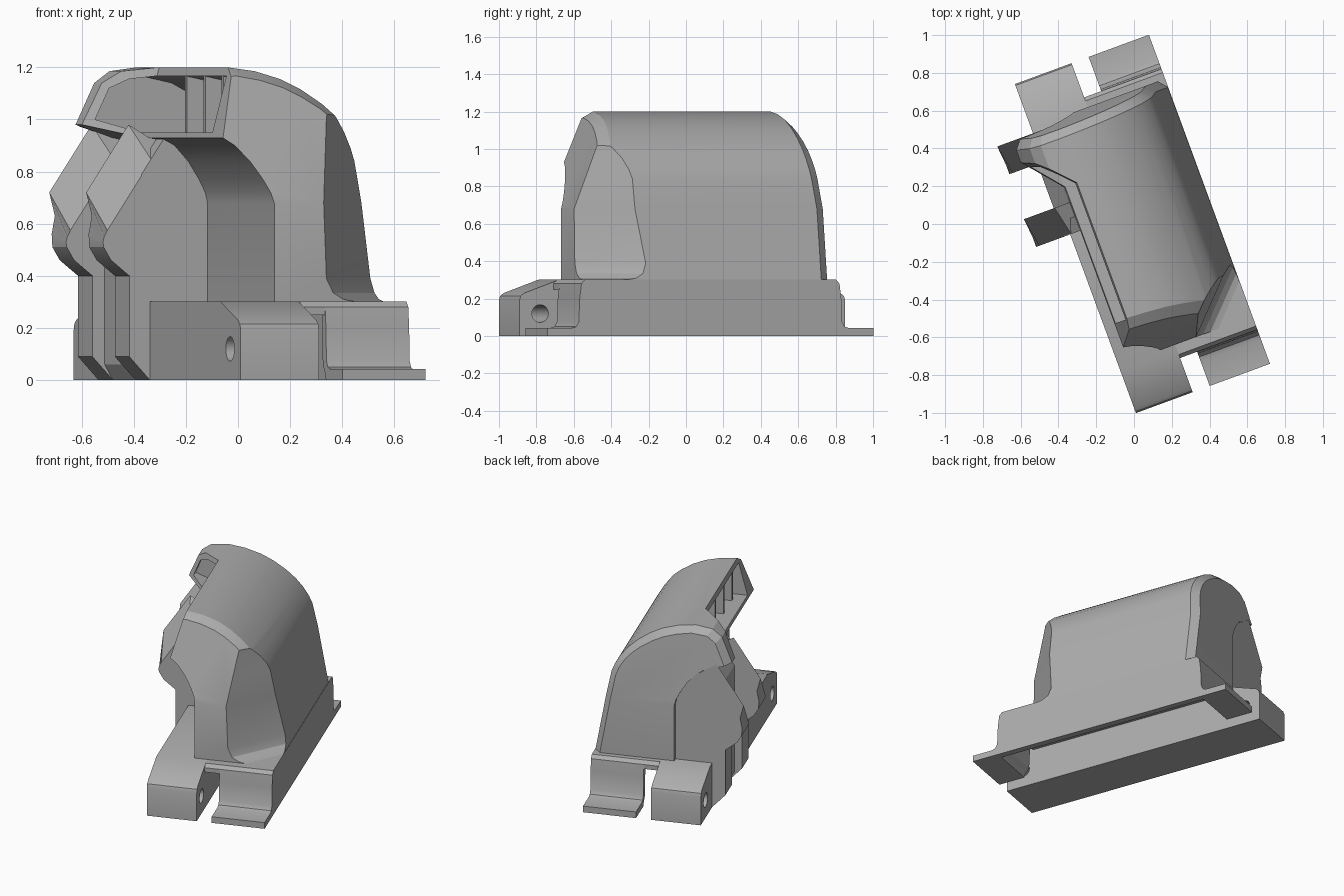
import bpy, bmesh, math
from mathutils import Vector

cube = bpy.data.objects.get("Cube")
if cube:
    bpy.data.objects.remove(cube, do_unlink=True)

TURN = math.radians(20.2)   # the whole part sits turned in plan
grey = bpy.data.materials.new("plain grey")
grey.use_nodes = True
grey.diffuse_color = (0.42, 0.42, 0.42, 1)
grey.node_tree.nodes["Principled BSDF"].inputs["Base Color"].default_value = (0.42, 0.42, 0.42, 1)


def finish(name, bm):
    bmesh.ops.recalc_face_normals(bm, faces=bm.faces)
    mesh = bpy.data.meshes.new(name)
    bm.to_mesh(mesh)
    bm.free()
    obj = bpy.data.objects.new(name, mesh)
    bpy.context.collection.objects.link(obj)
    mesh.materials.append(grey)
    obj.rotation_euler.z = TURN
    return obj


def bridge(bm, ring_a, ring_b):
    n = len(ring_a)
    for i in range(n):
        j = (i + 1) % n
        bm.faces.new((ring_a[i], ring_a[j], ring_b[j], ring_b[i]))


def loft(name, first, last):
    """Solid between two matching outlines of 3D points."""
    bm = bmesh.new()
    ends = [[bm.verts.new(p) for p in pts] for pts in (first, last)]
    for ring in ends:
        bm.faces.new(ring)
    bridge(bm, *ends)
    return finish(name, bm)


def prism(name, pts, lo, hi, place):
    """Extrude a 2D outline from lo to hi; place maps (p, q, depth) to 3D."""
    return loft(name, [place(p, q, lo) for p, q in pts], [place(p, q, hi) for p, q in pts])


def across(p, q, d):     # outline in x-z, extruded along the length
    return (p, d, q)


def along(p, q, d):      # outline in y-z, extruded across the width
    return (d, p, q)


def cut(obj, cutter):
    cutter.hide_render = True
    mod = obj.modifiers.new("cut", "BOOLEAN")
    mod.operation = "DIFFERENCE"
    mod.solver = "EXACT"
    mod.object = cutter
    bpy.context.view_layer.objects.active = obj
    bpy.ops.object.modifier_apply(modifier=mod.name)
    bpy.data.objects.remove(cutter, do_unlink=True)


def smooth(obj, angle):
    bpy.ops.object.select_all(action="DESELECT")
    obj.select_set(True)
    bpy.context.view_layer.objects.active = obj
    bpy.ops.object.shade_smooth_by_angle(angle=math.radians(angle))


# Hood: arched section, end walls leaning in above the spring line, chamfered rims
SPRING = 0.68
foot = [(-0.1, 0.29), (0.42, 0.29)]
roof = [(0.35, SPRING), (0.32, 0.84), (0.3, 0.89), (0.265, 0.95), (0.22, 1.005), (0.16, 1.06),
        (0.08, 1.115), (0, 1.155), (-0.1, 1.185), (-0.21, 1.2), (-0.32, 1.185),
        (-0.38, 1.14), (-0.45, 0.98)]
arch = [(-0.28, 0.93), (-0.235, 0.9), (-0.18, 0.84), (-0.135, 0.77), (-0.11, 0.72), (-0.1, SPRING)]
section = foot + roof + arch


def hood_end(bm, side, end, slope, depth, inset, low_rim):
    """Cap ring and shoulder ring of one end; low_rim is the chamfer share on the lower wall."""
    cap, shoulder = [], []
    for i, (x, z) in enumerate(section):
        share = 0 if i == 0 or i >= 2 + len(roof) else low_rim if i < 3 else 1
        inward = Vector((-0.1 - x, min(z, 0.9) - z))
        if inward.length > 0:
            inward = inward.normalized() * inset * share
        cx, cz = x + inward.x, z + inward.y
        y = end - max(0, cz - SPRING) * slope
        cap.append(bm.verts.new((cx, side * y, cz)))
        shoulder.append(bm.verts.new((x, side * (y - depth * share), z)))
    bm.faces.new(cap[2:])
    bm.faces.new([cap[-1]] + cap[:3])
    bridge(bm, cap, shoulder)
    return shoulder


bm = bmesh.new()
front = hood_end(bm, -1, 0.675, 0.33, 0.06, 0.035, 0)
back = hood_end(bm, 1, 0.665, 0.12, 0.048, 0.04, 1)
bridge(bm, front, back)
bmesh.ops.remove_doubles(bm, verts=bm.verts, dist=0.0005)
hood = finish("hood", bm)

# Front corner scoop with a filleted foot
t = Vector((0.697, 0.717, 0))
out = Vector((0.717, -0.697, 0))
start = Vector((0.112, -0.676, 0))
scoop = [(0.5, 0.3), (0.09, 0.3), (0.05, 0.31), (0.02, 0.335), (0, 0.39), (-0.008, 0.68),
         (-0.027, 0.84), (-0.046, 1.0), (-0.065, 1.3), (0.5, 1.3)]
cut(hood, prism("scoop_cutter", scoop, -0.5, 0.9,
                lambda d, z, s: start + t * s + out * d + Vector((0, 0, z))))

# Hollow inside the hood
hollow = [(-0.41, 1.0), (-0.36, 1.12), (-0.3, 1.155), (-0.21, 1.168), (-0.08, 1.14),
          (0.05, 1.07), (0.05, 0.95), (-0.28, 0.95)]
cut(hood, prism("hollow_cutter", hollow, -0.46, 0.52, across))


# Leaning opening on the side, turning diagonally out to the visor
def opening(x, z):
    return [(-1.2, -1, z), (x, -1, z), (x, 0.31, z), (x - 0.7, 1.076, z), (-1.2, 1.076, z)]


cut(hood, loft("opening_cutter", opening(-0.3, 0.85), opening(-0.195, 1.25)))
smooth(hood, 20)

# Thin upright ribs set back in the opening
for i, y in enumerate((-0.37, -0.17, 0.035)):
    prism("opening_rib_%d" % (i + 1),
          [(-0.2, 0.94), (0.06, 0.94), (0.06, 1.08), (-0.08, 1.15), (-0.2, 1.18)],
          y - 0.012, y + 0.012, across)

# Base: left rail with end lugs, right rail with foot flanges, thin web between
MID = -0.015


def mirrored(half):
    return [(MID - y, z) for y, z in half] + [(MID + y, z) for y, z in reversed(half)]


lug = [(0.928, 0), (0.928, 0.19), (0.92, 0.215), (0.9, 0.23), (0.7, 0.302)]
flange = [(0.928, 0), (0.928, 0.042), (0.79, 0.042), (0.765, 0.05), (0.75, 0.075), (0.745, 0.2),
          (0.735, 0.28), (0.715, 0.302)]
left_rail = prism("left_rail", mirrored(lug), -0.336, -0.016, along)
right_rail = prism("right_rail", mirrored(flange), 0.08, 0.42, along)
prism("base_web", mirrored([(0.735, 0.25), (0.735, 0.28), (0.715, 0.302)]), -0.016, 0.08, along)

# Pin holes through the lugs
for y in (-0.825, 0.795):
    ring = [(y + 0.047 * math.cos(k * math.tau / 32), 0.12 + 0.047 * math.sin(k * math.tau / 32))
            for k in range(32)]
    cut(left_rail, prism("pin_cutter", ring, -0.5, 0.2, along))

# Open underside of the right rail, leaving a bent sheet
sheet = mirrored([(0.76, -0.1), (0.74, 0.02), (0.71, 0.06), (0.7, 0.25)])
cut(right_rail, prism("under_cutter", sheet, 0, 0.375, along))
for part in (left_rail, right_rail):
    smooth(part, 30)

# Inner body under the visor
body = [(-0.1, 0), (-0.336, 0), (-0.37, 0.06), (-0.37, 0.79), (-0.28, 0.925)] + arch[1:]
prism("inner_body", body, 0.065, 0.635, across)

# Two clip fingers, each with its upper front edge cut back on a slant
lower = [(-0.3, 0), (-0.336, 0), (-0.42, 0.09), (-0.42, 0.4), (-0.495, 0.46), (-0.525, 0.51)]
near = lower + [(-0.528, 0.53), (-0.523, 0.55), (-0.51, 0.575), (-0.33, 0.845), (-0.28, 0.92), (-0.3, 0.6)]
far = lower + [(-0.528, 0.56), (-0.515, 0.63), (-0.538, 0.72), (-0.365, 0.98), (-0.28, 0.93), (-0.3, 0.6)]
for name, y in (("front_finger", 0.065), ("back_finger", 0.475)):
    smooth(loft(name, [(x, y, z) for x, z in near], [(x, y + 0.16, z) for x, z in far]), 25)
